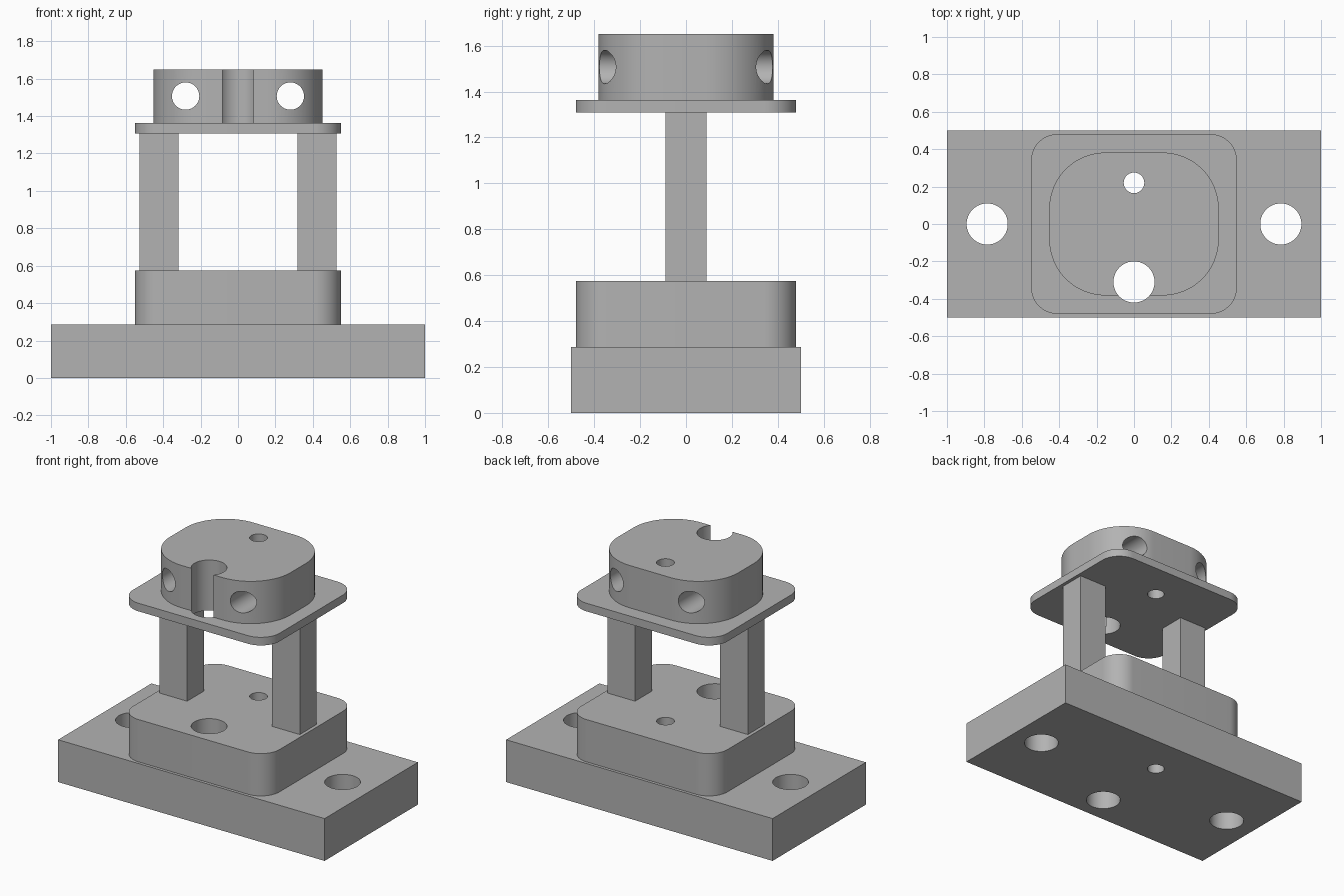
import bpy, bmesh, math

cube = bpy.data.objects.get("Cube")
if cube:
    bpy.data.objects.remove(cube, do_unlink=True)

GREY = (0.45, 0.45, 0.45, 1)
grey = bpy.data.materials.new("plain grey")
grey.use_nodes = True
grey.diffuse_color = GREY
grey.node_tree.nodes["Principled BSDF"].inputs["Base Color"].default_value = GREY


def prism(name, outline, z0, z1):
    """Extrude a closed outline from z0 up to z1."""
    bm = bmesh.new()
    face = bm.faces.new([bm.verts.new((x, y, z0)) for x, y in outline])
    top = bmesh.ops.extrude_face_region(bm, geom=[face])["geom"]
    verts = [v for v in top if isinstance(v, bmesh.types.BMVert)]
    bmesh.ops.translate(bm, verts=verts, vec=(0, 0, z1 - z0))
    bmesh.ops.recalc_face_normals(bm, faces=bm.faces)
    mesh = bpy.data.meshes.new(name)
    bm.to_mesh(mesh)
    bm.free()
    mesh.materials.append(grey)
    obj = bpy.data.objects.new(name, mesh)
    bpy.context.collection.objects.link(obj)
    return obj


def rounded(hx, hy, r=0, steps=16):
    """Rectangle outline with half sizes hx, hy and corner radius r."""
    if r == 0:
        return [(hx, hy), (-hx, hy), (-hx, -hy), (hx, -hy)]
    points = []
    for k, (sx, sy) in enumerate([(1, 1), (-1, 1), (-1, -1), (1, -1)]):
        for i in range(steps + 1):
            a = (k + i / steps) * math.pi / 2
            points.append((sx * (hx - r) + r * math.cos(a),
                           sy * (hy - r) + r * math.sin(a)))
    return points


def circle(r, steps=64):
    return [(r * math.cos(i * math.tau / steps), r * math.sin(i * math.tau / steps))
            for i in range(steps)]


def drill(obj, cutters):
    """Cut the cutters out of the part and bake the result."""
    for cutter in cutters:
        mod = obj.modifiers.new("hole", 'BOOLEAN')
        mod.operation, mod.solver, mod.object = 'DIFFERENCE', 'EXACT', cutter
    graph = bpy.context.evaluated_depsgraph_get()
    mesh = bpy.data.meshes.new_from_object(obj.evaluated_get(graph))
    obj.modifiers.clear()
    obj.data = mesh


def bore(name, r, x, y):
    obj = prism(name, circle(r), -1, 3)
    obj.location = (x, y, 0)
    return obj


# Cutters: vertical bores and horizontal cross holes
mount_bores = [bore("mount_bore", 0.11, s * 0.785, 0) for s in (-1, 1)]
stack_bores = [bore("front_bore", 0.11, 0, -0.31), bore("rear_bore", 0.055, 0, 0.22)]
cross_bores = []
for s in (-1, 1):
    hole = prism("cross_bore", circle(0.073), -1, 1)
    hole.rotation_euler.x = math.pi / 2
    hole.location = (s * 0.28, 0, 1.507)
    cross_bores.append(hole)
cutters = mount_bores + stack_bores + cross_bores
for c in cutters:
    c.hide_render = True

# Stacked bodies
base = prism("base_plate", rounded(1, 0.5), 0, 0.287)
block = prism("lower_block", rounded(0.55, 0.48, 0.14), 0.287, 0.574)
plate = prism("upper_plate", rounded(0.55, 0.48, 0.14), 1.308, 1.363)
head = prism("head_block", rounded(0.453, 0.382, 0.3, 24), 1.363, 1.65)

drill(base, mount_bores + stack_bores)
drill(block, stack_bores)
drill(plate, stack_bores)
drill(head, stack_bores + cross_bores)

# Columns between the lower block and the upper plate
columns = []
for side, s in (("right", -1), ("left", 1)):
    column = prism(side + "_column", rounded(0.104, 0.09), 0.574, 1.308)
    column.location.x = s * 0.423
    columns.append(column)

for c in cutters:
    bpy.data.objects.remove(c, do_unlink=True)

# Smooth curved walls, keep hard edges crisp
bpy.ops.object.select_all(action='DESELECT')
for obj in [base, block, plate, head] + columns:
    obj.select_set(True)
bpy.context.view_layer.objects.active = base
bpy.ops.object.shade_smooth_by_angle(angle=math.radians(30))
